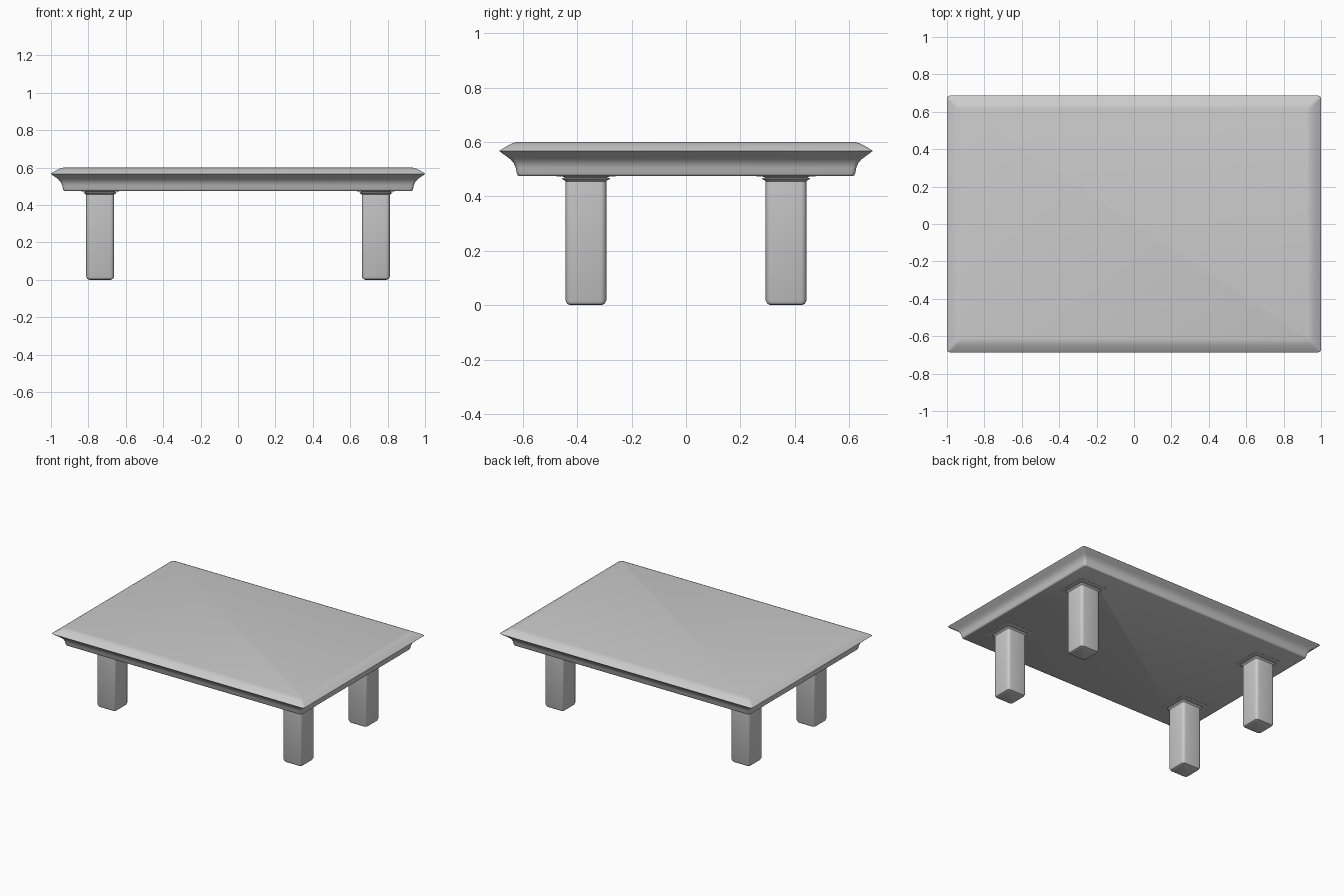
import bpy, bmesh, math

if "Cube" in bpy.data.objects:
    bpy.data.objects.remove(bpy.data.objects["Cube"])


def ring(hx, hy, r, n=4):
    """Outline of a rounded rectangle, counter-clockwise."""
    pts = []
    for i, (sx, sy) in enumerate([(1, 1), (-1, 1), (-1, -1), (1, -1)]):
        for k in range(n + 1):
            a = math.pi / 2 * (i + k / n)
            pts.append((sx * (hx - r) + r * math.cos(a), sy * (hy - r) + r * math.sin(a)))
    return pts


def loft(name, hx, hy, profile, cx=0, cy=0):
    """Stack rounded rectangles; profile rows are (offset, z, corner radius)."""
    bm = bmesh.new()
    rings = [[bm.verts.new((cx + x, cy + y, z)) for x, y in ring(hx + o, hy + o, r)]
             for o, z, r in profile]
    for a, b in zip(rings, rings[1:]):
        for i in range(len(a)):
            j = (i + 1) % len(a)
            bm.faces.new((a[i], a[j], b[j], b[i]))
    bm.faces.new(rings[0][::-1])
    bm.faces.new(rings[-1])
    me = bpy.data.meshes.new(name)
    bm.to_mesh(me)
    bm.free()
    ob = bpy.data.objects.new(name, me)
    bpy.context.collection.objects.link(ob)
    bpy.context.view_layer.objects.active = ob
    bpy.ops.object.select_all(action='DESELECT')
    ob.select_set(True)
    bpy.ops.object.shade_smooth_by_angle(angle=math.radians(40))
    return ob


# Tabletop with moulded edge: cove below, sloped lip above
top_profile = [(-0.072, 0.475, 0.012), (-0.067, 0.478, 0.015), (-0.064, 0.485, 0.015),
               (-0.060, 0.505, 0.015), (-0.053, 0.522, 0.015), (-0.042, 0.535, 0.015),
               (-0.028, 0.546, 0.015), (-0.008, 0.560, 0.015), (0.0, 0.567, 0.015),
               (-0.006, 0.572, 0.015), (-0.035, 0.589, 0.015), (-0.050, 0.596, 0.012),
               (-0.068, 0.600, 0.010)]
loft("tabletop", 1.0, 0.686, top_profile)

# Square legs with a flared collar and thin mounting plate
leg_profile = [(-0.018, 0.0, 0.012), (-0.006, 0.005, 0.018), (0.0, 0.018, 0.02),
               (0.0, 0.455, 0.02), (0.004, 0.459, 0.02), (0.013, 0.464, 0.02),
               (0.013, 0.466, 0.02), (0.002, 0.470, 0.02), (0.012, 0.473, 0.02),
               (0.033, 0.474, 0.012), (0.033, 0.477, 0.012)]
for yname, sy in (("front", -1), ("back", 1)):
    for xname, sx in (("left", -1), ("right", 1)):
        loft(f"{yname}_{xname}_leg", 0.075, 0.075, leg_profile, sx * 0.737, sy * 0.368)
